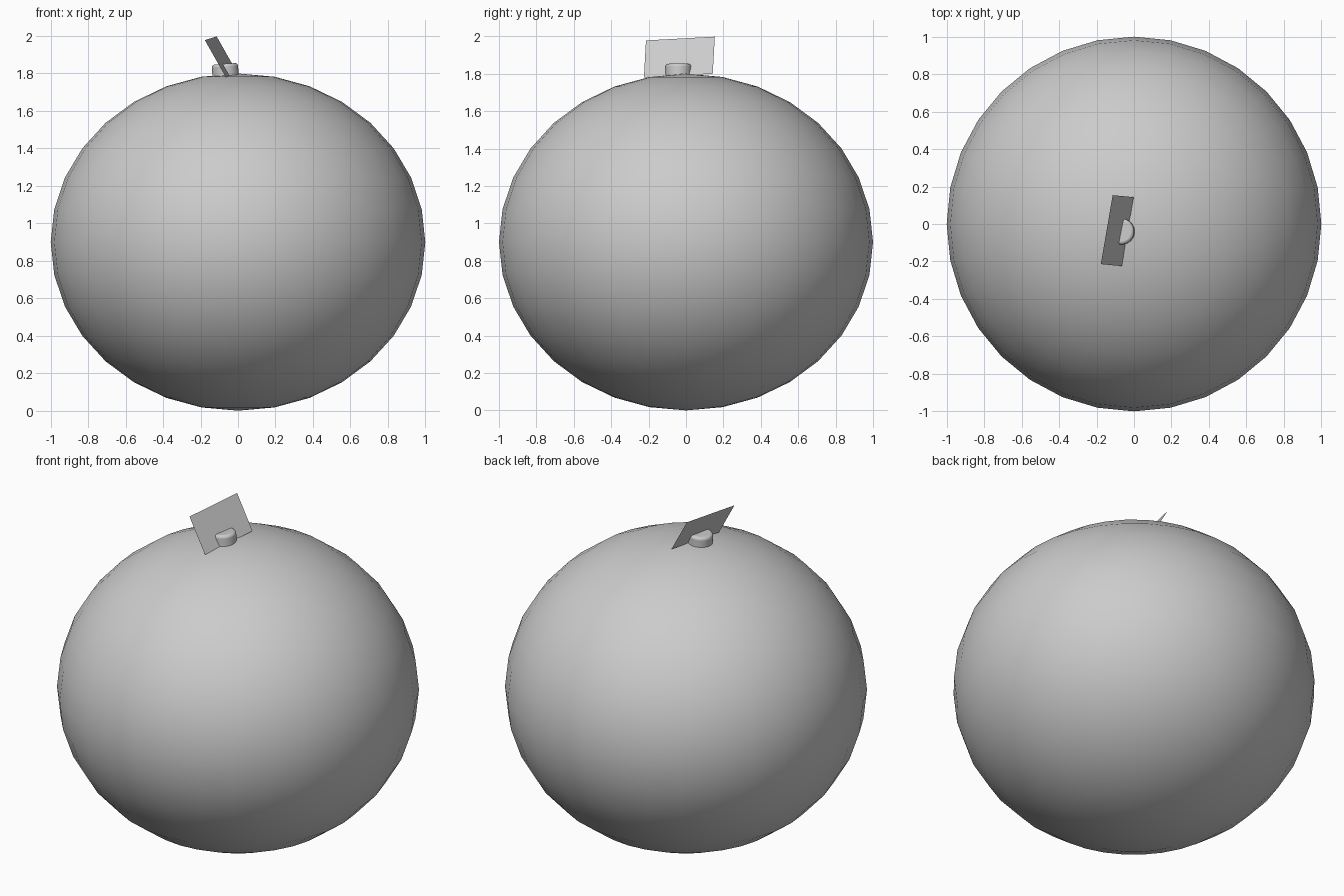
import bpy
import math

if "Cube" in bpy.data.objects:
    bpy.data.objects.remove(bpy.data.objects["Cube"])

# Body: slightly flattened ball
bpy.ops.mesh.primitive_uv_sphere_add(segments=32, ring_count=16, radius=1, location=(0, 0, 0.9))
body = bpy.context.object
body.name = "round_body"
body.scale = (1, 1, 0.9)
bpy.ops.object.shade_smooth()

# Stem: short stub with a rounded rim, leaning very slightly
bpy.ops.mesh.primitive_cylinder_add(vertices=32, radius=0.07, depth=0.13,
                                    location=(-0.066, -0.04, 1.787),
                                    rotation=(0, math.radians(-4), 0))
stem = bpy.context.object
stem.name = "stem"
bevel = stem.modifiers.new("rounded_rim", 'BEVEL')
bevel.width = 0.015
bevel.segments = 3
bpy.ops.object.shade_smooth_by_angle(angle=math.radians(40))

# Leaf: a single flat tilted sheet
mesh = bpy.data.meshes.new("leaf")
mesh.from_pydata([(-0.065, -0.225, 1.78), (-0.002, 0.143, 1.80),
                  (-0.114, 0.154, 1.998), (-0.177, -0.214, 1.978)],
                 [], [(0, 1, 2, 3)])
leaf = bpy.data.objects.new("leaf", mesh)
bpy.context.collection.objects.link(leaf)
